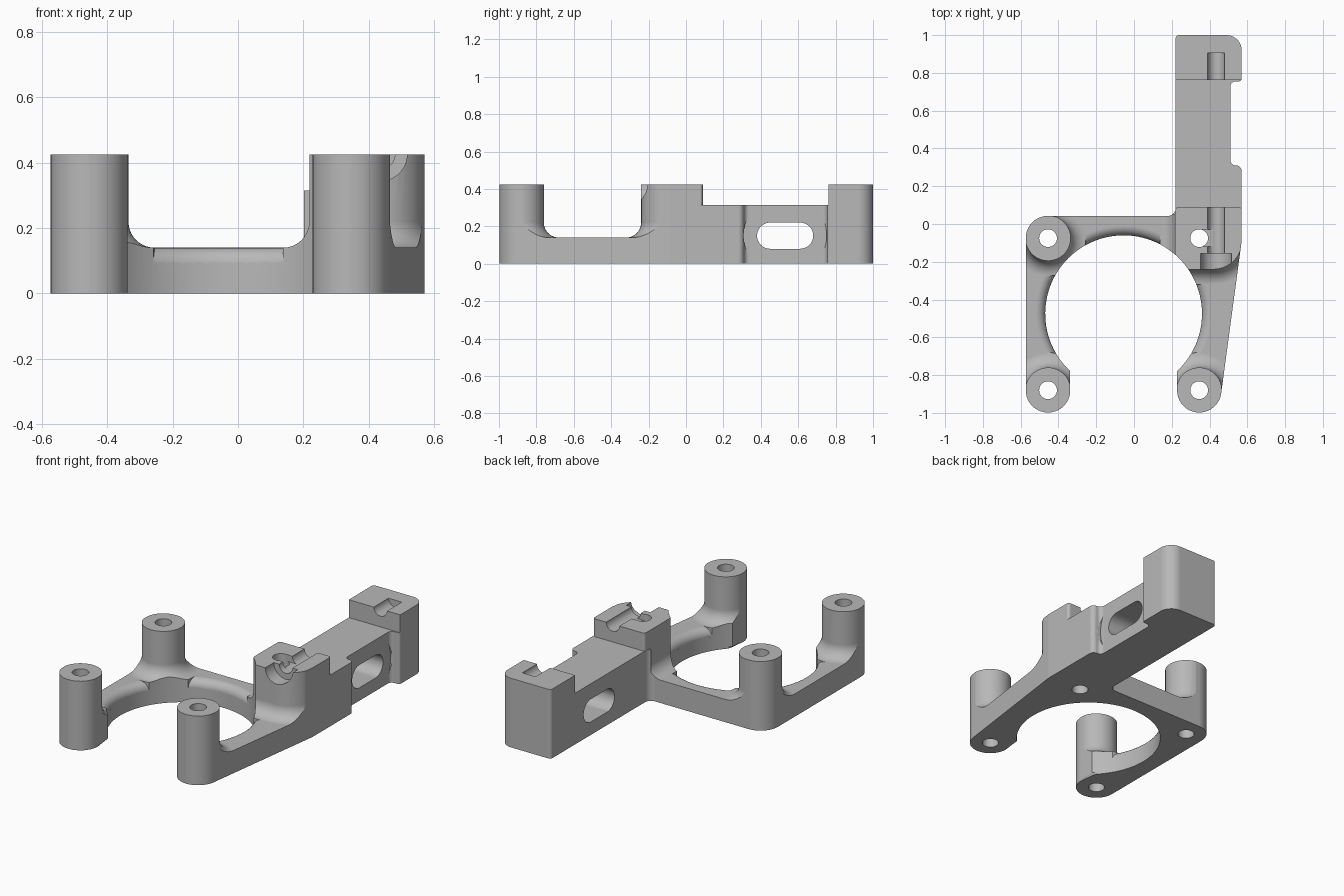
import bpy, bmesh
from math import sin, cos, pi, radians, tan
from mathutils import Vector

cube = bpy.data.objects.get("Cube")
if cube:
    bpy.data.objects.remove(cube, do_unlink=True)

TOP, PLATE, TAIL = 0.425, 0.14, 0.315
RING = (-0.055, -0.475)
RING_R = 0.415
POSTS = [(-0.455, -0.075), (-0.455, -0.88), (0.345, -0.88)]


def fillet(corners, seg=10):
    """Polygon whose corners (x, y, radius) are rounded."""
    out = []
    n = len(corners)
    for i, (x, y, r) in enumerate(corners):
        p = Vector((x, y))
        if r == 0:
            out.append(p)
            continue
        a = (Vector(corners[i - 1][:2]) - p).normalized()
        b = (Vector(corners[(i + 1) % n][:2]) - p).normalized()
        half = a.angle(b) / 2
        centre = p + (a + b).normalized() * (r / sin(half))
        start = p + a * (r / tan(half)) - centre
        end = p + b * (r / tan(half)) - centre
        turn = start.angle_signed(end)
        for k in range(seg + 1):
            t = -turn * k / seg
            out.append(centre + Vector((start.x * cos(t) - start.y * sin(t),
                                        start.x * sin(t) + start.y * cos(t))))
    return [p for i, p in enumerate(out) if (p - out[i - 1]).length > 1e-5]


def rect(x0, x1, y0, y1, radii=(0, 0, 0, 0), grow=0):
    r = [k + grow for k in radii]
    return fillet([(x0 - grow, y0 - grow, r[0]), (x1 + grow, y0 - grow, r[1]),
                   (x1 + grow, y1 + grow, r[2]), (x0 - grow, y1 + grow, r[3])])


def circle(c, r, seg=64):
    return [Vector((c[0] + r * cos(2 * pi * k / seg), c[1] + r * sin(2 * pi * k / seg)))
            for k in range(seg)]


def loft(name, layers, axis="z", chamfer=0):
    """Solid through (outline, height) layers, raised along an axis."""
    place = {"z": lambda u, v, h: (u, v, h),
             "x": lambda u, v, h: (h, u, v),
             "y": lambda u, v, h: (v, h, u)}[axis]
    bm = bmesh.new()
    rings = [[bm.verts.new(place(p.x, p.y, h)) for p in pts] for pts, h in layers]
    bottom = bm.faces.new(rings[0][::-1])
    bm.faces.new(rings[-1])
    for low, high in zip(rings, rings[1:]):
        for i in range(len(low)):
            bm.faces.new((low[i - 1], low[i], high[i], high[i - 1]))
    if chamfer:
        bmesh.ops.bevel(bm, geom=list(bottom.edges), offset=chamfer, segments=1,
                        affect="EDGES")
    bmesh.ops.recalc_face_normals(bm, faces=bm.faces)
    mesh = bpy.data.meshes.new(name)
    bm.to_mesh(mesh)
    bm.free()
    obj = bpy.data.objects.new(name, mesh)
    bpy.context.collection.objects.link(obj)
    return obj


def prism(name, pts, low, high, axis="z", chamfer=0):
    return loft(name, [(pts, low), (pts, high)], axis, chamfer)


def combine(target, tool, operation):
    mod = target.modifiers.new("cut", "BOOLEAN")
    mod.object, mod.operation, mod.solver = tool, operation, "EXACT"
    bpy.context.view_layer.objects.active = target
    bpy.ops.object.modifier_apply(modifier=mod.name)
    bpy.data.objects.remove(tool, do_unlink=True)


def flared(name, outline, radius=0.08, steps=10):
    """Upright with a concave fillet where it meets the plate."""
    layers = [(outline(radius), 0.03)]
    for k in range(steps + 1):
        t = pi / 2 * k / steps
        layers.append((outline(radius * (1 - sin(t))), PLATE + radius * (1 - cos(t))))
    layers.append((outline(0), 0.5))
    return loft(name, layers)


# Plan outline of the whole bracket, open ring included
arc = [(RING[0] + RING_R * cos(radians(a)), RING[1] + RING_R * sin(radians(a)), 0)
       for a in [227 - 274 * k / 80 for k in range(81)]]
plan = fillet([(-0.573, -0.998, 0.117), (-0.337, -0.998, 0.117)] + arc +
              [(0.228, -0.998, 0.117), (0.448, -0.998, 0.117), (0.57, -0.09, 0.03),
               (0.57, 0.31, 0.03), (0.51, 0.31, 0.028), (0.51, 0.755, 0.028),
               (0.57, 0.755, 0.015), (0.57, 1.0, 0.08), (0.22, 1.0, 0.02),
               (0.22, 0.043, 0.04), (-0.573, 0.043, 0.117)])
bracket = prism("mounting_bracket", plan, 0, TOP, chamfer=0.012)

# Height envelope: plate with a rounded inner ring edge
heights = prism("heights", rect(-1, 1, -1.2, 1.2), -0.1, PLATE)
horn = [(circle(RING, 0.41), -0.2), (circle(RING, 0.41), 0.085)]
for k in range(9):
    t = pi / 2 * k / 8
    horn.append((circle(RING, RING_R + 0.05 * (1 - cos(t))), 0.09 + 0.05 * sin(t)))
horn.append((circle(RING, RING_R + 0.05), 0.3))
combine(heights, loft("ring_edge", horn), "DIFFERENCE")

# Posts, clamp block and tail
for c in POSTS:
    combine(heights, flared("post", lambda d, c=c: circle(c, 0.12 + d)), "UNION")
combine(heights, flared("clamp_block", lambda d: rect(
    0.218, 0.572, -0.24, 0.09, (0.005, 0.15, 0.02, 0.02), d)), "UNION")
combine(heights, prism("tail", rect(0.2, 0.7, 0.05, 0.9), 0.02, TAIL), "UNION")
combine(heights, prism("end_block", rect(0.2, 0.7, 0.762, 1.1), 0.01, 0.5), "UNION")
combine(bracket, heights, "INTERSECT")

# Screw holes through the posts and block
for c in POSTS + [(0.345, -0.075)]:
    combine(bracket, prism("hole", circle(c, 0.047, 32), -0.2, 0.6), "DIFFERENCE")

# Rod grooves, screw head recess and small link pocket
ROD = (TOP + 0.001, 0.435)
for r, y0, y1 in ((0.045, -0.2, 0.2), (0.082, -0.4, -0.157), (0.045, 0.7, 0.905)):
    combine(bracket, prism("groove", circle(ROD, r, 40), y0, y1, "y"), "DIFFERENCE")
combine(bracket, prism("pocket", rect(0.35, 0.43, -0.118, -0.03), 0.385, 0.6), "DIFFERENCE")

# Side slot with a shallow round relief
slot = rect(0.38, 0.68, 0.08, 0.22, (0.0699,) * 4)
combine(bracket, prism("slot", slot, 0, 0.8, "x"), "DIFFERENCE")
combine(bracket, prism("relief", circle((0.53, 0.15), 0.222), 0.511, 0.8, "x"), "DIFFERENCE")

# Material and shading
grey = bpy.data.materials.new("plain_grey")
grey.use_nodes = True
grey.diffuse_color = (0.48, 0.48, 0.48, 1)
grey.node_tree.nodes["Principled BSDF"].inputs["Base Color"].default_value = (0.48, 0.48, 0.48, 1)
bracket.data.materials.clear()
bracket.data.materials.append(grey)
for face in bracket.data.polygons:
    face.material_index = 0
bpy.ops.object.select_all(action="DESELECT")
bracket.select_set(True)
bpy.context.view_layer.objects.active = bracket
bpy.ops.object.shade_smooth_by_angle(angle=radians(25))
weighted = bracket.modifiers.new("even_shading", "WEIGHTED_NORMAL")
weighted.keep_sharp = True
